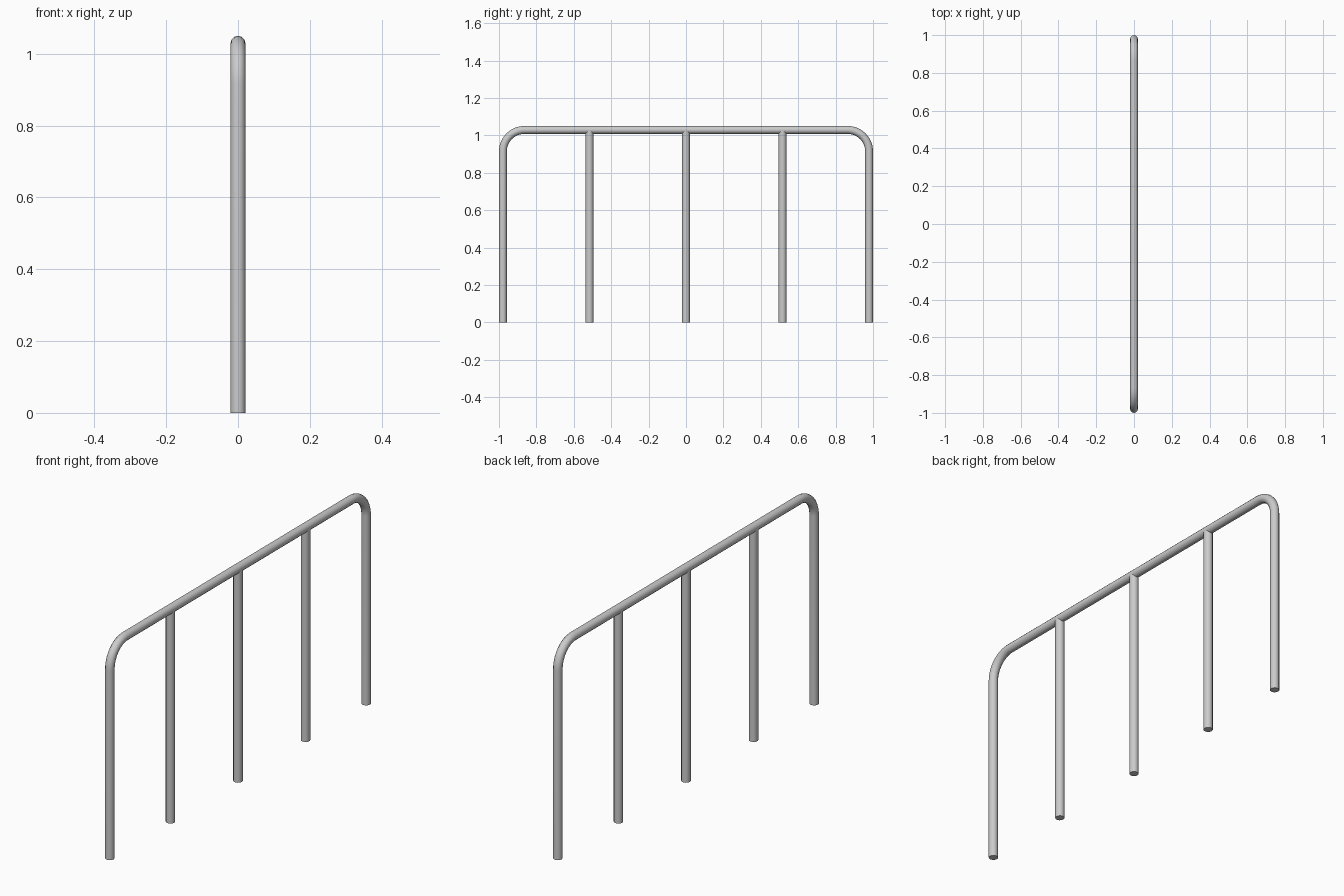
import bpy, math

if "Cube" in bpy.data.objects:
    bpy.data.objects.remove(bpy.data.objects["Cube"])

R = 0.021          # tube radius
Y = 0.979          # end post centre
TOP = 1.029        # rail centre height
BEND = 0.115       # bend radius on the centre line


def tube(name, points):
    """Round capped tube swept along a path in the x = 0 plane."""
    cu = bpy.data.curves.new(name, 'CURVE')
    cu.dimensions = '3D'
    cu.bevel_depth = R
    cu.bevel_resolution = 4
    cu.use_fill_caps = True
    sp = cu.splines.new('POLY')
    sp.points.add(len(points) - 1)
    for p, (y, z) in zip(sp.points, points):
        p.co = (0, y, z, 1)
    ob = bpy.data.objects.new(name, cu)
    bpy.context.collection.objects.link(ob)
    bpy.ops.object.select_all(action='DESELECT')
    ob.select_set(True)
    bpy.context.view_layer.objects.active = ob
    bpy.ops.object.convert(target='MESH')
    bpy.ops.object.shade_smooth_by_angle(angle=math.radians(40))


# Bent outer rail: post, rounded corner, handrail and mirrored side
half = [(-Y, 0)]
for i in range(13):
    a = math.pi - i * math.pi / 24
    half.append((-Y + BEND + BEND * math.cos(a), TOP - BEND + BEND * math.sin(a)))
tube("bent_handrail", half + [(-y, z) for y, z in reversed(half)])

# Inner posts end inside the handrail
for name, y in (("front_post", -0.516), ("middle_post", 0), ("back_post", 0.516)):
    tube(name, [(y, 0), (y, TOP)])
